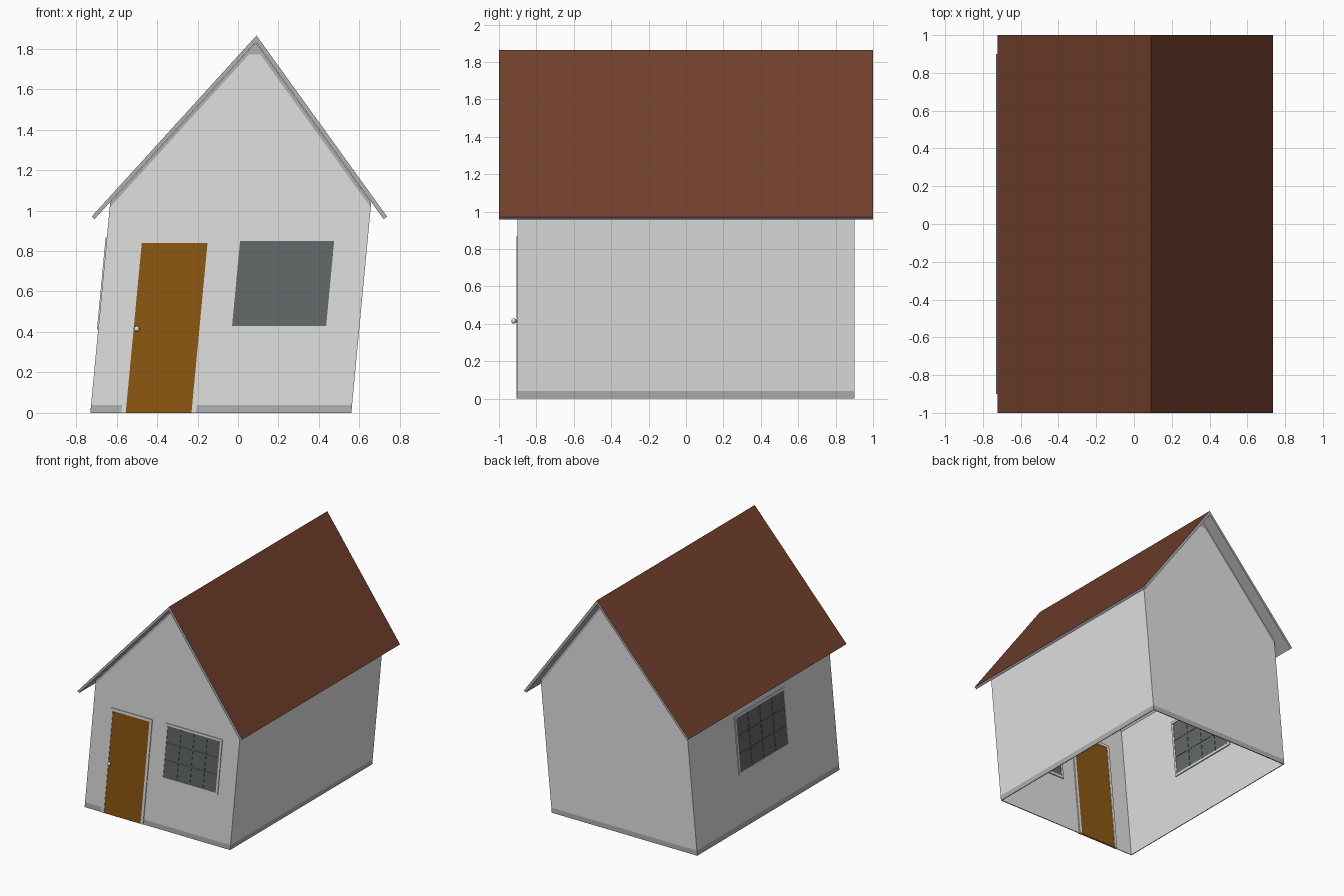
import bpy, bmesh, math
from mathutils import Matrix, Vector

if "Cube" in bpy.data.objects:
    bpy.data.objects.remove(bpy.data.objects["Cube"])

LEAN, SHIFT = 0.0945, -0.085      # the whole house leans to the right
HALF_W, HALF_D = 0.645, 0.9       # wall half width and half depth
APEX, EAVE_X, EAVE_Z = 1.865, 0.73, 0.97
SLOPE = (APEX - EAVE_Z) / EAVE_X
lean = Matrix(((1, 0, LEAN, SHIFT), (0, 1, 0, 0), (0, 0, 1, 0), (0, 0, 0, 1)))


def material(name, rgb):
    m = bpy.data.materials.new(name)
    m.diffuse_color = (*rgb, 1)
    m.use_nodes = True
    m.node_tree.nodes["Principled BSDF"].inputs["Base Color"].default_value = m.diffuse_color
    return m


wall_mat = material("wall_white", (0.74, 0.755, 0.745))
trim_mat = material("trim_grey", (0.44, 0.44, 0.44))
roof_mat = material("roof_brown", (0.165, 0.050, 0.025))
door_mat = material("door_wood", (0.27, 0.098, 0.006))
glass_mat = material("window_dark_grey", (0.13, 0.142, 0.146))


def finish(name, bm, mats):
    bm.transform(lean)
    me = bpy.data.meshes.new(name)
    bm.to_mesh(me)
    bm.free()
    for m in mats:
        me.materials.append(m)
    ob = bpy.data.objects.new(name, me)
    bpy.context.collection.objects.link(ob)
    return ob


def extrude_profile(points, half):
    """Closed x-z profile extruded along y."""
    bm = bmesh.new()
    face = bm.faces.new([bm.verts.new((x, -half, z)) for x, z in points])
    ext = bmesh.ops.extrude_face_region(bm, geom=[face])
    bmesh.ops.translate(bm, vec=(0, 2 * half, 0),
                        verts=[v for v in ext["geom"] if isinstance(v, bmesh.types.BMVert)])
    if not any(f.normal.y > 0.9 for f in bm.faces):
        bm.normal_update()
    bmesh.ops.recalc_face_normals(bm, faces=bm.faces)
    bm.normal_update()
    return bm


def add_box(bm, lo, hi, side):
    """Box given as (along wall, depth, z), placed on the front or left wall."""
    lo, hi = Vector(lo), Vector(hi)
    mat = Matrix.Translation((lo + hi) / 2) @ Matrix.Diagonal((*(hi - lo), 1))
    if side == "left":
        mat = Matrix.Translation((HALF_D - HALF_W, 0, 0)) @ Matrix.Rotation(-math.pi / 2, 4, "Z") @ mat
    bmesh.ops.create_cube(bm, size=1, matrix=mat)


def boxes(name, items, mat, side="front"):
    bm = bmesh.new()
    for lo, hi in items:
        add_box(bm, lo, hi, side)
    return finish(name, bm, [mat])


def frame(name, u0, u1, z0, z1, w, side="front", sill=True):
    y0, y1 = -0.906, -0.884
    items = [((u0 - w, y0, z0), (u0, y1, z1)), ((u1, y0, z0), (u1 + w, y1, z1)),
             ((u0 - w, y0, z1), (u1 + w, y1, z1 + w))]
    if sill:
        items.append(((u0 - w, y0, z0 - w), (u1 + w, y1, z0)))
    boxes(name, items, wall_mat, side)


def window(name, u0, u1, z0, z1, side):
    boxes(name + "_glass", [((u0, -0.903, z0), (u1, -0.887, z1))], glass_mat, side)
    bars, b = [], 0.004
    for i in range(1, 4):
        u = u0 + (u1 - u0) * i / 4
        bars.append(((u - b, -0.906, z0), (u + b, -0.884, z1)))
    for i in range(1, 3):
        z = z0 + (z1 - z0) * i / 3
        bars.append(((u0, -0.9055, z - b), (u1, -0.8845, z + b)))
    boxes(name + "_bars", bars, glass_mat, side)
    frame(name + "_frame", u0, u1, z0, z1, 0.018, side)


# Walls: hollow shell open at the bottom, with grey base and gable edges
top = APEX - 0.034
corner = top - SLOPE * HALF_W
bm = extrude_profile([(-HALF_W, 0), (HALF_W, 0), (HALF_W, corner), (0, top), (-HALF_W, corner)], HALF_D)
bmesh.ops.delete(bm, geom=[f for f in bm.faces if f.normal.z < -0.9], context="FACES_ONLY")
for co, no in (((0, 0, 0.04), (0, 0, 1)), ((0, 0, 1.77), (0, 0, 1)),
               ((0, 0, 1.805), (SLOPE, 0, 1)), ((0, 0, 1.805), (-SLOPE, 0, 1))):
    bmesh.ops.bisect_plane(bm, geom=bm.verts[:] + bm.edges[:] + bm.faces[:],
                           plane_co=co, plane_no=no)
for f in bm.faces:
    c = f.calc_center_median()
    trim = c.z < 0.04 or c.z > 1.77 or c.z + SLOPE * abs(c.x) > 1.805
    f.material_index = 0 if trim else 1
walls = finish("walls", bm, [trim_mat, wall_mat])
shell = walls.modifiers.new("thickness", "SOLIDIFY")
shell.thickness, shell.offset, shell.material_offset = 0.01, -1, 1

# Roof: folded slab, brown on top and grey on edges and underside
n = math.hypot(1, SLOPE)
t = 0.02
lx, lz = EAVE_X - t * SLOPE / n, EAVE_Z - t / n
bm = extrude_profile([(-EAVE_X, EAVE_Z), (-lx, lz), (0, APEX - t * n), (lx, lz),
                      (EAVE_X, EAVE_Z), (0, APEX)], 1.0)
for f in bm.faces:
    f.material_index = 0 if f.normal.z > 0.3 else 1
finish("roof", bm, [roof_mat, trim_mat])

# Door, its frame and knob
boxes("door", [((-0.47, -0.903, 0), (-0.145, -0.887, 0.84))], door_mat)
frame("door_frame", -0.47, -0.145, 0, 0.84, 0.022, sill=False)
bm = bmesh.new()
bmesh.ops.create_uvsphere(bm, u_segments=12, v_segments=8, radius=0.014,
                          matrix=Matrix.Translation((-0.455, -0.92, 0.415)))
bmesh.ops.create_cone(bm, cap_ends=True, segments=8, radius1=0.006, radius2=0.006, depth=0.02,
                      matrix=Matrix.Translation((-0.455, -0.91, 0.415)) @ Matrix.Rotation(math.pi / 2, 4, "X"))
for f in bm.faces:
    f.smooth = True
finish("door_knob", bm, [wall_mat])

# Windows on the front and left walls
window("front_window", 0.015, 0.48, 0.43, 0.85, "front")
window("left_window", -0.30, 0.30, 0.43, 0.85, "left")
